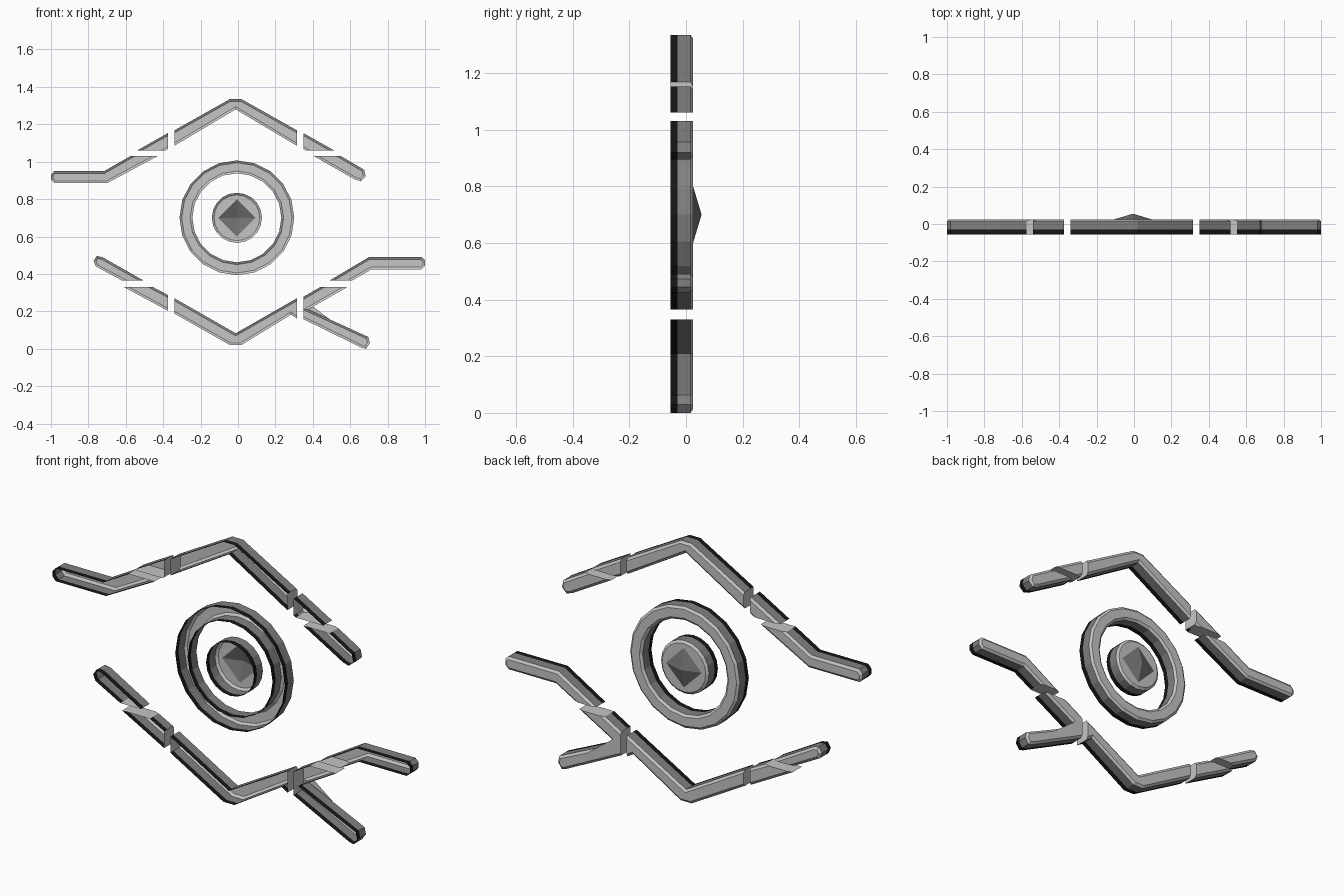
import bpy, bmesh, math
from mathutils import Vector

if "Cube" in bpy.data.objects:
    bpy.data.objects.remove(bpy.data.objects["Cube"])

# Depth levels: open front rim, dark band, wall top, back plate, diamond tip
FRONT, BAND, WALL, BACK, TIP = -0.055, -0.03, 0.016, 0.025, 0.055
BEVEL = 0.012


def material(name, v):
    m = bpy.data.materials.new(name)
    m.diffuse_color = (v, v, v, 1)
    m.use_nodes = True
    m.node_tree.nodes["Principled BSDF"].inputs["Base Color"].default_value = m.diffuse_color
    return m


MATS = [material("light_grey", 0.56), material("wall_grey", 0.22),
        material("black", 0.008), material("diamond_grey", 0.17)]
LIGHT, GREY, BLACK, DIAMOND = range(4)


def finish(name, bm):
    bmesh.ops.remove_doubles(bm, verts=bm.verts[:], dist=1e-5)
    bmesh.ops.recalc_face_normals(bm, faces=bm.faces[:])
    # back plate must look towards +y
    plate = max(bm.faces, key=lambda f: f.calc_center_median().y)
    if plate.normal.y < 0:
        bmesh.ops.reverse_faces(bm, faces=bm.faces[:])
    me = bpy.data.meshes.new(name)
    bm.to_mesh(me)
    bm.free()
    for m in MATS:
        me.materials.append(m)
    ob = bpy.data.objects.new(name, me)
    bpy.context.collection.objects.link(ob)
    return ob


def inset(pts, dists):
    """Offset each edge of a counter-clockwise outline inwards by its own distance."""
    n, out = len(pts), []
    for i in range(n):
        p = Vector(pts[i])
        d0 = (p - Vector(pts[i - 1])).normalized()
        d1 = (Vector(pts[(i + 1) % n]) - p).normalized()
        n0, n1 = Vector((-d0.y, d0.x)), Vector((-d1.y, d1.x))
        a, b = dists[i - 1], dists[i]
        det = n0.x * n1.y - n0.y * n1.x
        if abs(det) < 1e-3:
            out.append(p + n0 * a)
        else:
            out.append(p + Vector(((a * n1.y - b * n0.y) / det,
                                   (b * n0.x - a * n1.x) / det)))
    return out


def bar(name, pts, cuts):
    """Hollow bar, open at the front; cuts are edges with a plain square end."""
    n = len(pts)
    ins = inset(pts, [0 if i in cuts else BEVEL for i in range(n)])
    bm = bmesh.new()
    levels = [(pts, FRONT), (pts, BAND), (pts, WALL), (ins, BACK)]
    rows = [[bm.verts.new((p[0], y, p[1])) for p in loop] for loop, y in levels]
    for k, mat in enumerate((BLACK, GREY, LIGHT)):
        for i in range(n):
            j = (i + 1) % n
            f = bm.faces.new((rows[k][i], rows[k][j], rows[k + 1][j], rows[k + 1][i]))
            f.material_index = LIGHT if i in cuts else mat
    bm.faces.new(rows[-1])
    finish(name, bm)


def lathe(name, profile, mats, n=20, cz=0.70, cx=-0.006):
    """Turn a (radius, y) profile about the y axis; radius may depend on angle."""
    bm = bmesh.new()
    rows = []
    for r, y in profile:
        row = []
        for i in range(n):
            a = math.tau * i / n
            q = r(a) if callable(r) else r
            row.append(bm.verts.new((cx + q * math.cos(a), y, cz + q * math.sin(a))))
        rows.append(row)
    for k, mat in enumerate(mats):
        for i in range(n):
            j = (i + 1) % n
            f = bm.faces.new((rows[k][i], rows[k][j], rows[k + 1][j], rows[k + 1][i]))
            f.material_index = mat
    bmesh.ops.dissolve_degenerate(bm, edges=bm.edges[:], dist=1e-6)
    finish(name, bm)


# Upper lid
bar("upper_peak", [(-.34, 1.085), (-.0125, 1.28), (.315, 1.085), (.315, 1.168),
                   (.018, 1.335), (-.043, 1.335), (-.34, 1.168)], {2, 6})
bar("upper_left_wedge", [(-.54, 1.06), (-.387, 1.06), (-.375, 1.067), (-.375, 1.153)], {0, 2})
bar("upper_right_wedge", [(.35, 1.067), (.362, 1.06), (.515, 1.06), (.35, 1.153)], {1, 3})
bar("upper_left_arm", [(-1, .905), (-.982, .885), (-.70, .885), (-.43, 1.03), (-.575, 1.03),
                       (-.715, .95), (-.982, .95), (-1, .93)], {3})
bar("upper_right_arm", [(.405, 1.03), (.625, .905), (.657, .895), (.683, .92),
                        (.675, .957), (.55, 1.03)], {5})

# Lower lid
bar("lower_peak", [(-.34, .188), (-.043, .02), (.018, .02), (.283, .182), (.315, .162),
                   (.315, .27), (-.0125, .083), (-.34, .27)], {4, 7})
bar("lower_left_wedge", [(-.61, .33), (-.375, .203), (-.375, .288), (-.455, .33)], {1, 3})
bar("lower_left_arm", [(-.62, .365), (-.505, .365), (-.725, .49), (-.755, .496),
                       (-.772, .47), (-.76, .44)], {0})
bar("lower_right_fork", [(.35, .158), (.662, .005), (.685, 0), (.705, .03), (.697, .063),
                         (.375, .21), (.585, .33), (.44, .33), (.35, .278)], {6, 8})
bar("lower_right_arm", [(.49, .365), (.61, .365), (.715, .425), (.982, .425), (1, .445),
                        (1, .472), (.982, .49), (.70, .49)], {0})

# Iris ring
RO, RI = 0.307, 0.238
lathe("iris_ring", [(RO, FRONT), (RO, BAND), (RO, WALL), (RO - BEVEL, BACK),
                    (RI + BEVEL, BACK), (RI, WALL), (RI, BAND), (RI, FRONT)],
      [BLACK, GREY, LIGHT, LIGHT, LIGHT, GREY, BLACK])

# Pupil disc with the raised diamond on its back
RP = 0.134
lathe("pupil", [(RP, FRONT), (RP, BAND), (RP, WALL), (RP - BEVEL, BACK),
                (lambda a: 0.1 / (abs(math.cos(a)) + abs(math.sin(a))), BACK), (1e-5, TIP)],
      [BLACK, GREY, LIGHT, LIGHT, DIAMOND])
